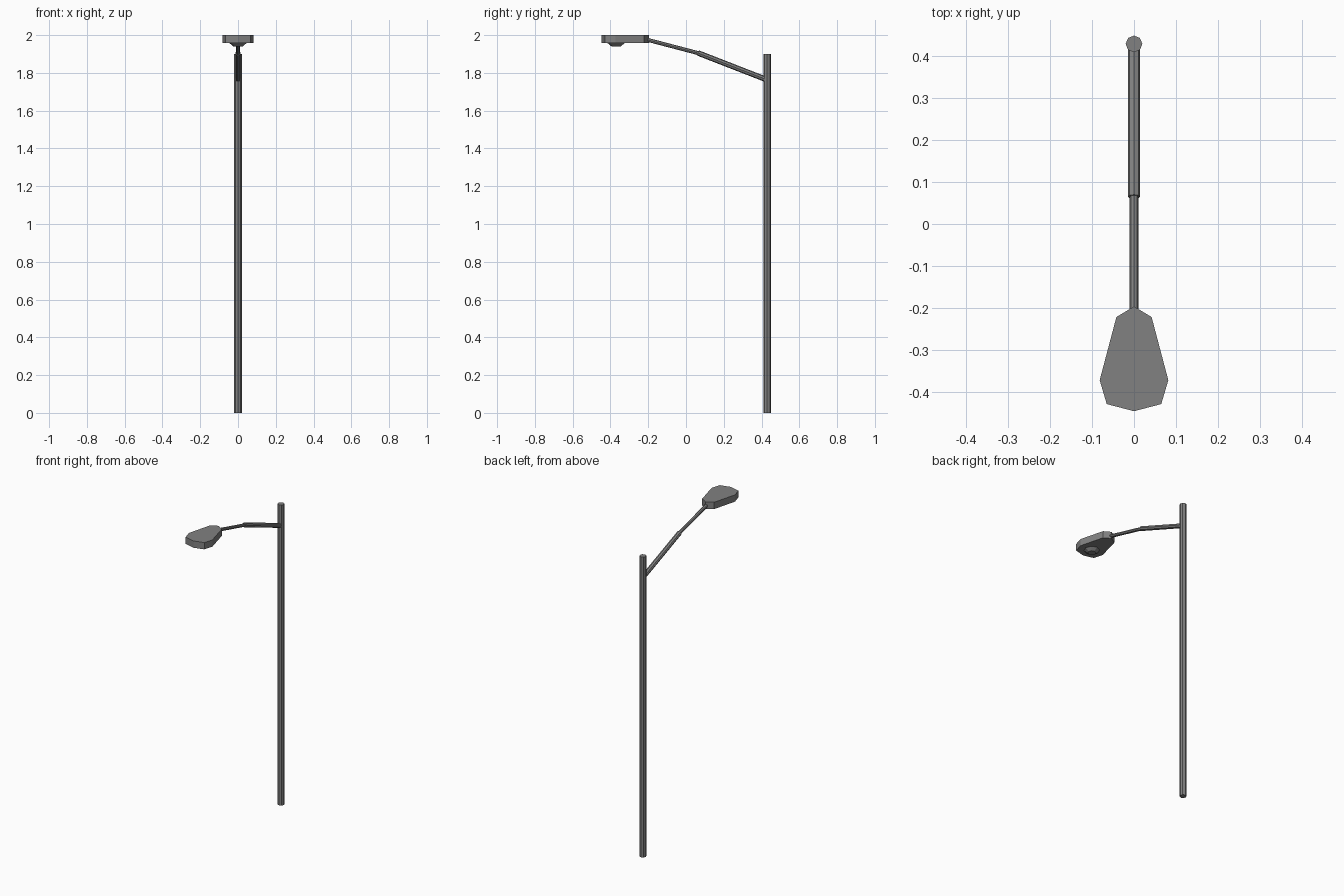
import bpy, bmesh, math
from mathutils import Vector

if "Cube" in bpy.data.objects:
    bpy.data.objects.remove(bpy.data.objects["Cube"])

grey = bpy.data.materials.new("street_lamp_grey")
grey.diffuse_color = (0.22, 0.22, 0.22, 1)
grey.use_nodes = True
grey.node_tree.nodes["Principled BSDF"].inputs["Base Color"].default_value = grey.diffuse_color


def finish(name, bm):
    bmesh.ops.recalc_face_normals(bm, faces=bm.faces)
    mesh = bpy.data.meshes.new(name)
    bm.to_mesh(mesh)
    bm.free()
    mesh.materials.append(grey)
    obj = bpy.data.objects.new(name, mesh)
    bpy.context.collection.objects.link(obj)
    return obj


def tube(name, start, end, r1, r2, sides=8):
    """Capped faceted rod between two points."""
    a, b = Vector(start), Vector(end)
    bm = bmesh.new()
    bmesh.ops.create_cone(bm, cap_ends=True, segments=sides, radius1=r1,
                          radius2=r2, depth=(b - a).length)
    obj = finish(name, bm)
    obj.location = (a + b) / 2
    obj.rotation_euler = (b - a).to_track_quat('Z', 'Y').to_euler()
    return obj


# Upright pole
tube("pole", (0, 0.43, 0), (0, 0.43, 1.90), 0.02, 0.02)

# Two-stage arm, the outer rod thinner
tube("lower_arm", (0, 0.43, 1.763), (0, 0.065, 1.905), 0.0145, 0.0145)
tube("upper_arm", (0, 0.075, 1.902), (0, -0.215, 1.978), 0.0105, 0.0105)

# Lamp head: mirrored outline, extruded upwards
half = [(0.042, -0.222), (0.082, -0.373), (0.065, -0.430)]
outline = [(0, -0.197)] + half + [(0, -0.447)] + [(-x, y) for x, y in reversed(half)]
bm = bmesh.new()
base = bm.faces.new([bm.verts.new((x, y, 1.957)) for x, y in outline])
top = bmesh.ops.extrude_face_region(bm, geom=[base], use_keep_orig=True)
bmesh.ops.translate(bm, vec=(0, 0, 0.043),
                    verts=[g for g in top["geom"] if isinstance(g, bmesh.types.BMVert)])
finish("lamp_head", bm)

# Tapered lens under the head
tube("lens", (0, -0.37, 1.94), (0, -0.37, 1.958), 0.024, 0.046)
